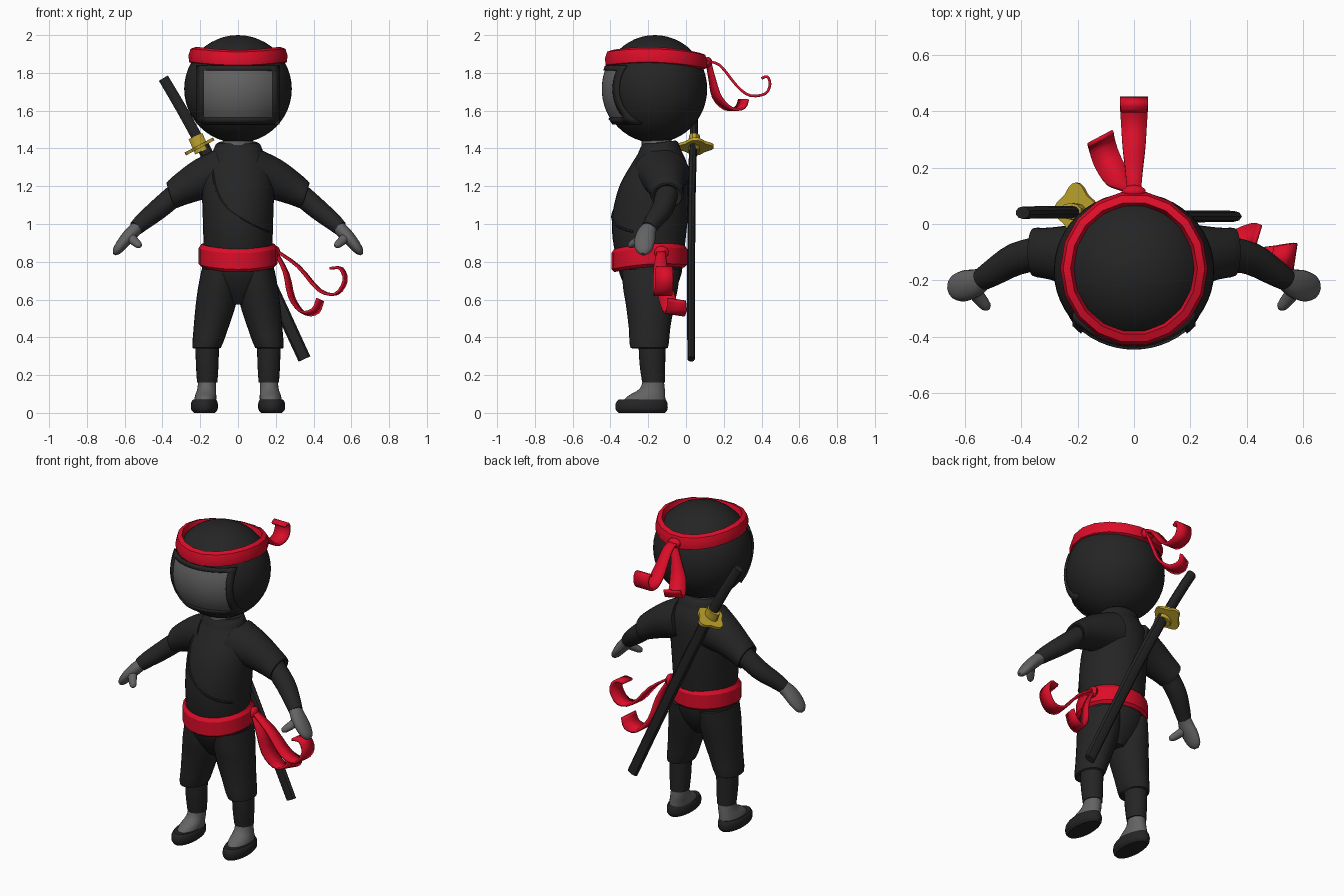
import bpy, bmesh, math
from mathutils import Vector
from mathutils.bvhtree import BVHTree

X, Y, Z = Vector((1, 0, 0)), Vector((0, 1, 0)), Vector((0, 0, 1))


def material(name, rgb):
    m = bpy.data.materials.new(name)
    m.diffuse_color = (*rgb, 1)
    return m


BLACK = material("black cloth", (0.018, 0.018, 0.018))
GREY = material("grey skin", (0.125, 0.125, 0.125))
RED = material("red cloth", (0.72, 0.004, 0.022))
GOLD = material("gold metal", (0.52, 0.37, 0.025))


def finish(bm, name, mat, mirror=False, angle=40, thick=0):
    bmesh.ops.recalc_face_normals(bm, faces=bm.faces)
    me = bpy.data.meshes.new(name)
    bm.to_mesh(me)
    bm.free()
    ob = bpy.data.objects.new(name, me)
    bpy.context.collection.objects.link(ob)
    me.materials.append(mat)
    if thick:
        s = ob.modifiers.new("thickness", 'SOLIDIFY')
        s.thickness, s.offset = thick, 0
    if mirror:
        ob.modifiers.new("mirror", 'MIRROR')
    for o in bpy.context.selected_objects:
        o.select_set(False)
    bpy.context.view_layer.objects.active = ob
    ob.select_set(True)
    bpy.ops.object.shade_smooth_by_angle(angle=math.radians(angle))
    return ob


def spline(pts, steps):
    """Smoothly interpolate tuples of equal length."""
    out = []
    for i in range(len(pts) - 1):
        p = [pts[max(i - 1, 0)], pts[i], pts[i + 1], pts[min(i + 2, len(pts) - 1)]]
        for k in range(steps):
            t = k / steps
            out.append(tuple(0.5 * (2 * b + (c - a) * t + (2 * a - 5 * b + 4 * c - d) * t * t
                                    + (3 * b - a - 3 * c + d) * t ** 3) for a, b, c, d in zip(*p)))
    return out + [tuple(pts[-1])]


def loft(name, mat, rings, ref=X, axis=None, n=24, steps=3, lobes=0, **kw):
    """Skin oval rings (x, y, z, half width along ref, other half width)."""
    rings = spline(rings, steps)
    bm, loops = bmesh.new(), []
    for i, r in enumerate(rings):
        c = Vector(r[:3])
        t = axis or Vector(rings[min(i + 1, len(rings) - 1)][:3]) - Vector(rings[max(i - 1, 0)][:3])
        t = t.normalized()
        u = (ref - t * ref.dot(t)).normalized()
        v = t.cross(u)
        loop = []
        for k in range(n):
            a = 2 * math.pi * k / n
            f = 1 + lobes * math.cos(4 * a)
            loop.append(bm.verts.new(c + u * r[3] * f * math.cos(a) + v * r[4] * f * math.sin(a)))
        loops.append(loop)
    for p, q in zip(loops, loops[1:]):
        for k in range(n):
            bm.faces.new((p[k], p[(k + 1) % n], q[(k + 1) % n], q[k]))
    bm.faces.new(loops[0])
    bm.faces.new(loops[-1])
    return finish(bm, name, mat, **kw)


def ribbon(name, pts, across):
    """Flat cloth strip through (x, y, z, half width)."""
    bm, across = bmesh.new(), Vector(across).normalized()
    rows = [[bm.verts.new(Vector(p[:3]) + across * p[3] * s) for s in (-1, 1)] for p in spline(pts, 3)]
    for a, b in zip(rows, rows[1:]):
        bm.faces.new((a[0], a[1], b[1], b[0]))
    return finish(bm, name, RED, thick=0.014)


def band(name, c, rx, ry, profile, n, wave):
    """Closed cloth ring: profile is (scale, height), wave gives its height offset."""
    bm, cols = bmesh.new(), []
    for k in range(n):
        a = 2 * math.pi * k / n
        cols.append([bm.verts.new((c[0] + rx * s * math.cos(a), c[1] + ry * s * math.sin(a),
                                   c[2] + h + wave(a))) for s, h in profile])
    m = len(profile)
    for k in range(n):
        p, q = cols[k], cols[(k + 1) % n]
        for j in range(m):
            bm.faces.new((p[j], q[j], q[(j + 1) % m], p[(j + 1) % m]))
    return finish(bm, name, RED, angle=30)


def ball(name, mat, loc, size, seg=32):
    bm = bmesh.new()
    bmesh.ops.create_uvsphere(bm, u_segments=seg, v_segments=seg // 2, radius=1)
    for v in bm.verts:
        v.co = Vector(loc) + Vector([a * b for a, b in zip(v.co, size)])
    return finish(bm, name, mat)


# Head
HC, HS = Vector((0, -0.165, 1.715)), (0.285, 0.277, 0.285)
ball("hood", BLACK, HC, HS, 48)


def head_patch(name, mat, xs, zs, lift, skip=None, thick=0):
    """Grid wrapped on the front of the head."""
    bm, grid = bmesh.new(), []
    for z in zs:
        row = []
        for x in xs:
            dz = z - HC.z
            q = max(0, 1 - (x / HS[0]) ** 2 - (dz / HS[2]) ** 2)
            d = Vector((x, -HS[1] * math.sqrt(q), dz))
            row.append(bm.verts.new(HC + d + d.normalized() * lift))
        grid.append(row)
    for j in range(len(zs) - 1):
        for i in range(len(xs) - 1):
            if not (skip and skip((xs[i] + xs[i + 1]) / 2, (zs[j] + zs[j + 1]) / 2)):
                bm.faces.new((grid[j][i], grid[j][i + 1], grid[j + 1][i + 1], grid[j + 1][i]))
    finish(bm, name, mat, thick=thick)


face_x = [-0.18 + 0.03 * i for i in range(13)]
face_z = [1.565 + 0.0245 * i for i in range(11)]
head_patch("face", GREY, face_x, face_z, 0.004)
head_patch("hood_opening", BLACK, [-0.21] + face_x + [0.21], [1.535] + face_z + [1.835], 0.004,
           lambda x, z: abs(x) < 0.18 and 1.565 < z < 1.81, 0.018)

# Headband with knot and tails
band("headband", (0, -0.158, 1.88), 0.262, 0.275,
     [(0.9, -0.045), (0.99, -0.035), (1, 0.0), (0.96, 0.035), (0.86, 0.045), (0.8, 0)], 18,
     lambda a: 0.012 * math.cos(2 * a) - 0.008 * math.sin(a))
ball("headband_knot", RED, (0, 0.115, 1.855), (0.045, 0.025, 0.03), 10)
ribbon("headband_tail_long", [(0, 0.11, 1.86, 0.025), (0, 0.18, 1.84, 0.03), (0, 0.27, 1.73, 0.04),
       (0, 0.34, 1.68, 0.045), (0, 0.42, 1.69, 0.05), (0, 0.445, 1.74, 0.05),
       (0, 0.43, 1.78, 0.05), (0, 0.40, 1.77, 0.045)], X)
ribbon("headband_tail_short", [(0, 0.12, 1.85, 0.02), (-0.03, 0.14, 1.76, 0.03), (-0.06, 0.165, 1.67, 0.045),
       (-0.095, 0.225, 1.61, 0.05), (-0.115, 0.285, 1.615, 0.05), (-0.118, 0.305, 1.66, 0.05)], (0.85, 0.45, 0))

# Torso and neck
torso = loft("jacket", BLACK, [
    (0, -0.19, 0.80, 0.175, 0.175), (0, -0.195, 0.92, 0.183, 0.193), (0, -0.19, 1.05, 0.187, 0.2),
    (0, -0.17, 1.20, 0.19, 0.183), (0, -0.143, 1.31, 0.172, 0.15), (0, -0.135, 1.38, 0.13, 0.115),
    (0, -0.14, 1.43, 0.11, 0.09)], axis=Z, n=32)
loft("neck", GREY, [(0, -0.15, 1.38, 0.09, 0.085), (0, -0.155, 1.43, 0.08, 0.08), (0, -0.16, 1.5, 0.08, 0.08)], axis=Z)
loft("collar", BLACK, [(0, -0.142, 1.375, 0.135, 0.118), (0, -0.14, 1.42, 0.119, 0.1),
                       (0, -0.14, 1.432, 0.1, 0.085)], axis=Vector((0, -0.12, 1)), steps=2)

# Overlapping jacket edge, laid on the chest
tree = BVHTree.FromObject(torso, bpy.context.evaluated_depsgraph_get())
edge = []
for x, z in spline([(-0.13, 1.36), (-0.13, 1.24), (-0.08, 1.11), (0.04, 1.02), (0.165, 0.96)], 4):
    hit = tree.ray_cast(Vector((x, -1, z)), Y)[0]
    if hit:
        edge.append((*hit, 0.007, 0.007))
loft("jacket_edge", BLACK, edge, ref=Y, n=6, steps=1)

# Arms
loft("sleeve", BLACK, [(0.08, -0.13, 1.27, 0.15, 0.13), (0.2, -0.115, 1.235, 0.115, 0.107),
     (0.3, -0.105, 1.185, 0.092, 0.086), (0.357, -0.1, 1.15, 0.085, 0.071),
     (0.347, -0.1, 1.153, 0.06, 0.05)], ref=Y, axis=Vector((0.95, 0, -0.3)), mirror=True)
loft("forearm", BLACK, [(0.32, -0.1, 1.165, 0.06, 0.058), (0.42, -0.125, 1.08, 0.058, 0.055),
     (0.5, -0.172, 1.015, 0.048, 0.047), (0.54, -0.197, 0.978, 0.04, 0.04)], ref=Y, mirror=True)
loft("hand", GREY, [(0.52, -0.185, 0.995, 0.034, 0.034), (0.565, -0.21, 0.95, 0.05, 0.036),
     (0.605, -0.22, 0.905, 0.055, 0.032), (0.64, -0.225, 0.86, 0.042, 0.024),
     (0.655, -0.228, 0.84, 0.015, 0.01)], ref=Y, n=16, mirror=True)
loft("thumb", GREY, [(0.58, -0.22, 0.945, 0.028, 0.026), (0.55, -0.262, 0.91, 0.025, 0.022),
     (0.525, -0.292, 0.888, 0.019, 0.018), (0.517, -0.302, 0.88, 0.006, 0.006)], n=12, mirror=True)

# Belt, knot and tails
band("belt", (0, -0.195, 0.825), 0.208, 0.2,
     [(0.92, -0.06), (1, -0.045), (1, 0.04), (0.93, 0.062), (0.8, 0.05), (0.8, -0.05)], 20,
     lambda a: 0.012 * math.sin(a) + 0.008 * math.cos(2 * a))
ball("belt_knot", RED, (0.2, -0.13, 0.85), (0.025, 0.04, 0.035), 10)
ribbon("belt_tail_long", [(0.2, -0.13, 0.86, 0.02), (0.32, -0.135, 0.775, 0.035), (0.43, -0.13, 0.65, 0.045),
       (0.52, -0.12, 0.63, 0.048), (0.567, -0.115, 0.70, 0.048), (0.545, -0.115, 0.765, 0.045),
       (0.49, -0.12, 0.765, 0.04)], (0.15, 1, 0))
ribbon("belt_tail_short", [(0.2, -0.13, 0.85, 0.02), (0.255, -0.125, 0.74, 0.04), (0.285, -0.1, 0.61, 0.05),
       (0.345, -0.07, 0.53, 0.055), (0.41, -0.05, 0.54, 0.055), (0.435, -0.05, 0.60, 0.05)], (0.3, 1, -0.15))

# Trousers
loft("trouser_seat", BLACK, [(0, -0.19, 0.84, 0.18, 0.175), (0, -0.188, 0.74, 0.192, 0.165),
     (0, -0.185, 0.65, 0.15, 0.125), (0, -0.185, 0.575, 0.06, 0.07)], axis=Z)
loft("trouser_leg", BLACK, [(0.095, -0.185, 0.76, 0.098, 0.155), (0.106, -0.188, 0.66, 0.106, 0.145),
     (0.118, -0.19, 0.57, 0.106, 0.128), (0.143, -0.193, 0.45, 0.092, 0.11),
     (0.166, -0.195, 0.345, 0.075, 0.099), (0.166, -0.19, 0.355, 0.05, 0.06)], axis=Z, mirror=True)
loft("shin", BLACK, [(0.163, -0.18, 0.38, 0.063, 0.072), (0.163, -0.178, 0.26, 0.06, 0.068),
     (0.163, -0.172, 0.16, 0.054, 0.06)], axis=Z, mirror=True)

# Feet and shoes
loft("foot", GREY, [(0.176, -0.225, 0.04, 0.06, 0.118), (0.172, -0.212, 0.085, 0.057, 0.102),
     (0.166, -0.18, 0.125, 0.05, 0.068), (0.163, -0.172, 0.175, 0.047, 0.054)], axis=Z, mirror=True)
loft("shoe", BLACK, [(0.178, -0.235, 0.0, 0.055, 0.122), (0.178, -0.235, 0.018, 0.07, 0.137),
     (0.178, -0.235, 0.05, 0.071, 0.137), (0.177, -0.232, 0.07, 0.062, 0.125)], axis=Z, mirror=True)

# Sword on the back
loft("sword_handle", BLACK, [(-0.395, 0.04, 1.772, 0.022, 0.029), (-0.3, 0.042, 1.61, 0.022, 0.03),
     (-0.19, 0.042, 1.41, 0.022, 0.03)], ref=Y, n=10)
loft("sword_sheath", BLACK, [(-0.19, 0.038, 1.42, 0.021, 0.034), (-0.05, 0.03, 1.14, 0.021, 0.035),
     (0.16, 0.027, 0.7, 0.021, 0.035), (0.352, 0.027, 0.285, 0.02, 0.034)], ref=Y, n=8)
loft("sword_guard", GOLD, [(-0.208, 0.05, 1.418, 0.085, 0.075), (-0.2, 0.05, 1.403, 0.085, 0.075)],
     ref=Y, n=40, steps=1, lobes=0.14)
loft("sword_collar", GOLD, [(-0.225, 0.045, 1.465, 0.03, 0.042), (-0.19, 0.042, 1.385, 0.03, 0.042)],
     ref=Y, n=10, steps=1)
